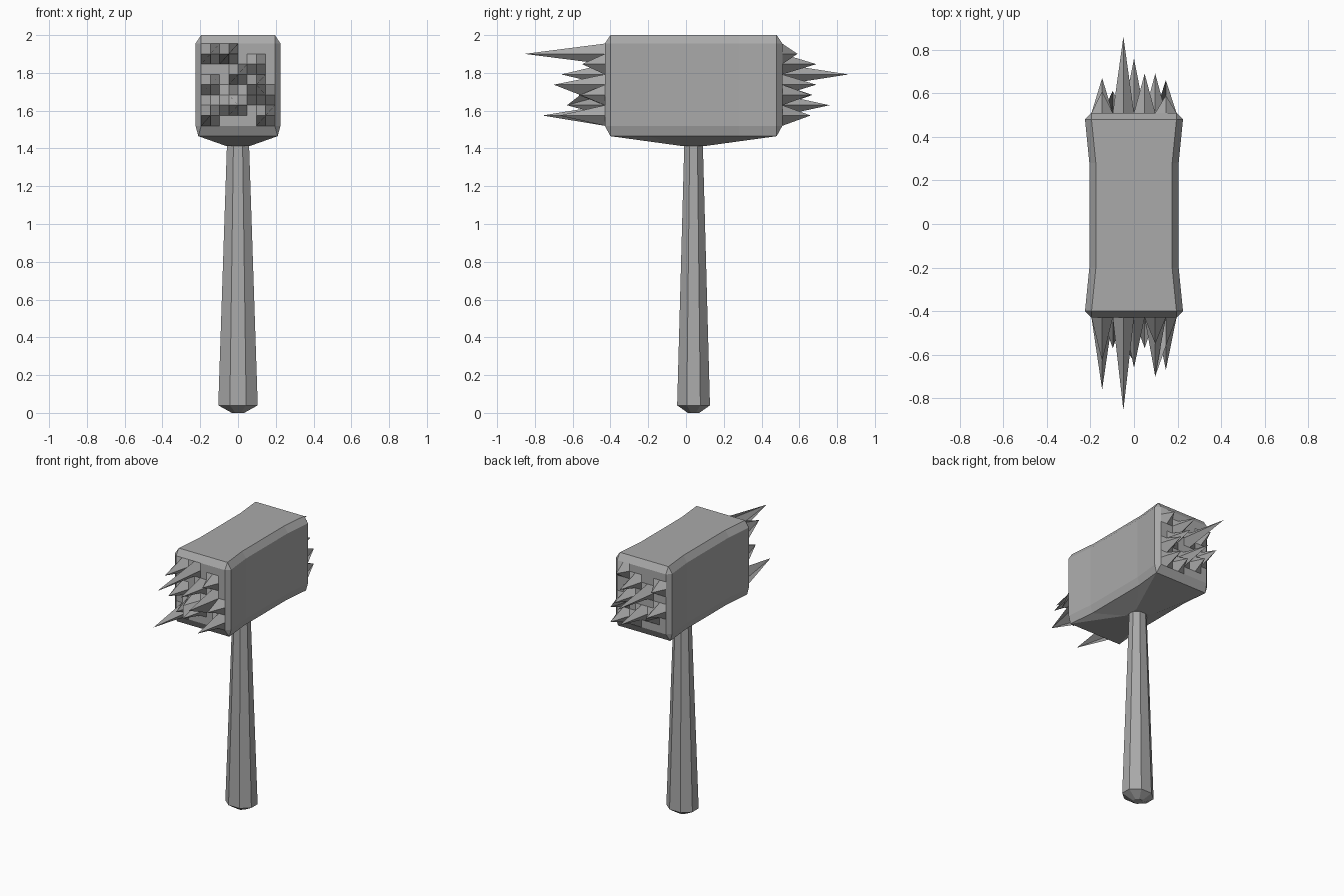
import bpy, bmesh, math

cube = bpy.data.objects.get("Cube")
if cube:
    bpy.data.objects.remove(cube)

grey = bpy.data.materials.new("plain_grey")
grey.use_nodes = True
colour = (0.4, 0.4, 0.4, 1)
grey.diffuse_color = colour
grey.node_tree.nodes["Principled BSDF"].inputs["Base Color"].default_value = colour

MID = 0.04                    # y of the handle axis
END_W, END_LOW, END_TOP = 0.195, 1.52, 1.955
CELLS = 8


def finish(bm, name, recalc=True):
    if recalc:
        bmesh.ops.remove_doubles(bm, verts=bm.verts, dist=0.0005)
        bmesh.ops.recalc_face_normals(bm, faces=bm.faces)
    mesh = bpy.data.meshes.new(name)
    bm.to_mesh(mesh)
    bm.free()
    mesh.materials.append(grey)
    obj = bpy.data.objects.new(name, mesh)
    bpy.context.collection.objects.link(obj)
    return obj


def bridge(bm, a, b, closed=True):
    n = len(a)
    for i in range(n if closed else n - 1):
        j = (i + 1) % n
        bm.faces.new((a[i], a[j], b[j], b[i]))


# Handle: tapered octagon with a chamfered foot
bm = bmesh.new()
rings = []
for z, rx, ry in ((0, 0.035, 0.033), (0.04, 0.113, 0.094), (1.43, 0.063, 0.053)):
    angles = [math.radians(22.5 + 45 * i) for i in range(8)]
    rings.append([bm.verts.new((rx * math.cos(a), MID + ry * math.sin(a), z))
                  for a in angles])
bridge(bm, rings[0], rings[1])
bridge(bm, rings[1], rings[2])
bm.faces.new(rings[0])
bm.faces.new(rings[2])
finish(bm, "handle")

# Head shell: sections along y, narrower in the middle, chamfered at the ends
bm = bmesh.new()


def section(y, w, end=False):
    c = w - 0.03
    if end:
        half = [(c, END_LOW), (c, END_LOW), (c, END_TOP), (c, END_TOP)]
    else:
        half = [(w - 0.015, 1.465), (w, END_LOW), (w, END_TOP), (c, 2.0)]
    pts = half + [(-x, z) for x, z in reversed(half)]
    return [bm.verts.new((x, y, z)) for x, z in pts]


stations = ((-0.43, 0.225, True), (-0.40, 0.225), (-0.20, 0.205),
            (0.28, 0.205), (0.48, 0.225), (0.51, 0.225, True))
secs = [section(*s) for s in stations]
for i in range(5):
    bridge(bm, secs[i], secs[i + 1], closed=i in (0, 4))

# Underside: sloping faces drawn down to the handle
for k, side in ((0, 1), (-1, -1)):
    near, far = [bm.verts.new((side * 0.06, MID + d, 1.412)) for d in (-0.055, 0.055)]
    rim = [s[k] for s in secs[1:5]]
    bm.faces.new((rim[0], rim[1], near))
    bm.faces.new((rim[1], rim[2], far, near))
    bm.faces.new((rim[2], rim[3], far))
    if side == 1:
        right = near, far
    else:
        bm.faces.new((right[0], right[1], far, near))
        bm.faces.new((secs[1][0], right[0], near, secs[1][-1]))
        bm.faces.new((secs[4][0], right[1], far, secs[4][-1]))
finish(bm, "head")


# Spiked ends: grids with chosen points pulled outward (column, row, length)
def spiked_face(name, y, out, spikes):
    bm = bmesh.new()
    pull = {(i, j): d for i, j, d in spikes}
    step_x = 2 * END_W / CELLS
    step_z = (END_TOP - END_LOW) / CELLS
    grid = [[bm.verts.new((-END_W + i * step_x, y + out * pull.get((i, j), 0),
                           END_LOW + j * step_z))
             for j in range(CELLS + 1)] for i in range(CELLS + 1)]
    for i in range(CELLS):
        for j in range(CELLS):
            quad = [grid[i][j], grid[i + 1][j], grid[i + 1][j + 1], grid[i][j + 1]]
            bm.faces.new(quad if out < 0 else quad[::-1])
    finish(bm, name, recalc=False)


spiked_face("front_spikes", -0.43, -1, (
    (1, 7, 0.2), (3, 7, 0.425), (6, 6, 0.12), (4, 5, 0.23), (6, 4, 0.27), (1, 4, 0.16),
    (3, 3, 0.13), (7, 3, 0.13), (5, 3, 0.14), (4, 2, 0.2), (2, 2, 0.14),
    (1, 1, 0.33), (7, 1, 0.24)))
spiked_face("back_spikes", 0.51, 1, (
    (7, 7, 0.08), (5, 6, 0.18), (3, 5, 0.35), (6, 4, 0.18), (1, 3, 0.16), (7, 3, 0.15),
    (4, 2, 0.25), (2, 2, 0.1), (1, 6, 0.1), (7, 1, 0.15), (5, 1, 0.1)))
